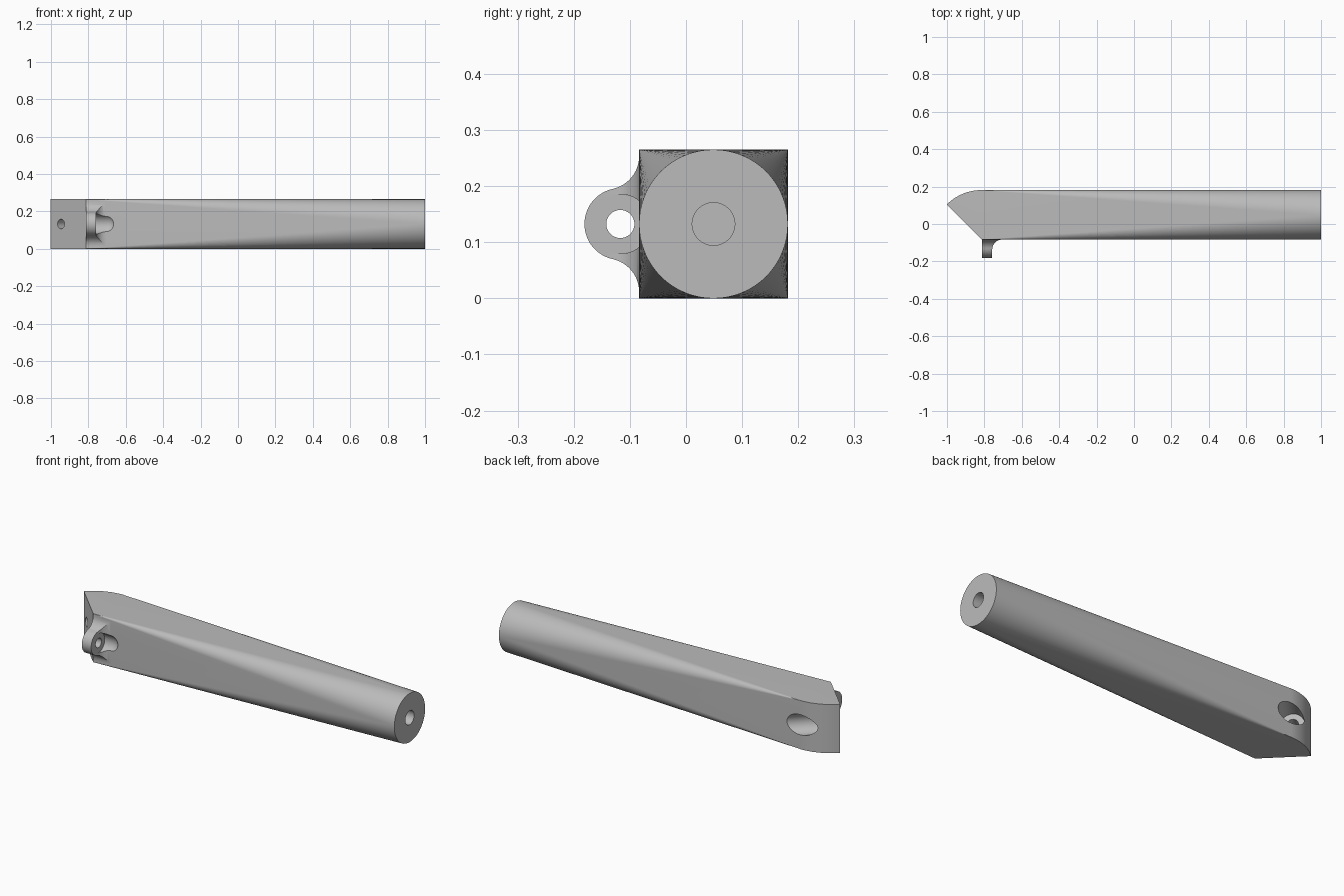
import bpy, bmesh
from math import sin, cos, pi, sqrt, radians
from mathutils import Vector, Matrix

cube = bpy.data.objects.get("Cube")
if cube:
    bpy.data.objects.remove(cube)

# Main dimensions
HALF = 0.1325                 # half width of the square end, radius of the round end
CY, CZ = 0.049, HALF          # axis of the bar
FRONT = CY - HALF             # front face of the bar
NECK, END = -0.814, 1.0       # start and end of the square-to-round loft
LUG_Y, LUG_R, FLARE = -0.117, 0.064, 0.06
LUG_X = -0.758                # inner face of the lug

grey = bpy.data.materials.new("plain_grey")
grey.use_nodes = True
grey.diffuse_color = (0.5, 0.5, 0.5, 1)
grey.node_tree.nodes["Principled BSDF"].inputs["Base Color"].default_value = (0.5, 0.5, 0.5, 1)


def loft(name, rings):
    """Solid skinned over rings of equal point count, capped at both ends."""
    bm = bmesh.new()
    rows = [[bm.verts.new(p) for p in ring] for ring in rings]
    n = len(rows[0])
    for a, b in zip(rows, rows[1:]):
        for i in range(n):
            j = (i + 1) % n
            bm.faces.new((a[i], a[j], b[j], b[i]))
    bm.faces.new(rows[0])
    bm.faces.new(rows[-1])
    bmesh.ops.recalc_face_normals(bm, faces=bm.faces)
    mesh = bpy.data.meshes.new(name)
    bm.to_mesh(mesh)
    bm.free()
    mesh.materials.append(grey)
    obj = bpy.data.objects.new(name, mesh)
    bpy.context.collection.objects.link(obj)
    return obj


def lathe(name, origin, axis, profile, sides=64):
    """Round solid from (distance along axis, radius) pairs."""
    turn = Matrix.Translation(origin) @ Vector(axis).to_track_quat('Z', 'Y').to_matrix().to_4x4()
    angles = [2 * pi * i / sides for i in range(sides)]
    return loft(name, [[turn @ Vector((r * cos(a), r * sin(a), t)) for a in angles]
                       for t, r in profile])


def combine(target, tool, operation):
    """Apply a boolean and drop the tool."""
    tool.hide_render = True
    mod = target.modifiers.new(operation, 'BOOLEAN')
    mod.operation, mod.solver, mod.object = operation, 'EXACT', tool
    bpy.context.view_layer.objects.active = target
    bpy.ops.object.modifier_apply(modifier=mod.name)
    bpy.data.objects.remove(tool)


def arc(cx, cy, r, start, stop, steps):
    return [(cx + r * cos(radians(start + (stop - start) * i / steps)),
             cy + r * sin(radians(start + (stop - start) * i / steps)))
            for i in range(steps + 1)]


def rounded_square(x, r):
    pts = []
    for sy, sz, start in ((1, 1, 0), (-1, 1, 90), (-1, -1, 180), (1, -1, 270)):
        pts += arc(CY + sy * (HALF - r), CZ + sz * (HALF - r), r, start, start + 90, 24)
    return [(x, y, z) for y, z in pts]


# Bar: square at the head, round at the far end
bar = loft("tapered_bar", [rounded_square(NECK, 0.001), rounded_square(END, HALF - 0.0005)])

# Head: wedge with a slanted front and a round back
wedge = [(NECK, FRONT)] + arc(NECK, FRONT, 2 * HALF, 90, 135, 24)
head = loft("head", [[(x, y, z) for x, y in wedge] for z in (0, 2 * HALF)])
combine(bar, head, 'UNION')

# Lug: eye outline with flared foot, extruded along the bar
reach = LUG_R + FLARE
foot_y = FRONT - FLARE
rise = sqrt(reach ** 2 - (foot_y - LUG_Y) ** 2)
touch = 90 + (180 / pi) * ((LUG_Y - foot_y) / rise)
flare = arc(foot_y, CZ + rise, FLARE, 0, touch - 180, 12)
eye = arc(LUG_Y, CZ, LUG_R, touch, 360 - touch, 40)
lower = [(y, 2 * CZ - z) for y, z in reversed(flare)]
inside = FRONT + 0.02
outline = [(inside, CZ + rise)] + flare + eye[1:-1] + lower + [(inside, CZ - rise)]
lug = loft("lug", [[(x, y, z) for y, z in outline] for x in (NECK, -0.69)])

# Fillet running from the lug into the bar
fillet = arc(LUG_X + 0.053, FRONT - 0.053, 0.053, 180, 90, 12)
side = [(NECK - 0.1, -0.3), (LUG_X, -0.3)] + fillet + [(LUG_X + 0.053, 0.1), (NECK - 0.1, 0.1)]
trim = loft("lug_trim", [[(x, y, z) for x, y in side] for z in (-0.1, 0.4)])
combine(lug, trim, 'INTERSECT')
combine(bar, lug, 'UNION')

# Round-ended pocket for the lug screw, and the eye hole
eye_centre = (LUG_X, LUG_Y, CZ)
pocket = [(0, 0.053)] + arc(0.052, 0, 0.053, 90, 3, 14)
combine(bar, lathe("lug_pocket", eye_centre, (1, 0, 0), pocket), 'DIFFERENCE')
combine(bar, lathe("lug_hole", eye_centre, (1, 0, 0), [(-0.1, 0.025), (0.02, 0.025)]), 'DIFFERENCE')

# Stepped screw hole through the head, square to the slanted face
bore = [(-0.05, 0.026), (0.08, 0.026), (0.08, 0.055), (0.4, 0.055)]
combine(bar, lathe("head_hole", (-0.946, 0.049, CZ), (1, 1, 0), bore), 'DIFFERENCE')

# Blind hole in the round end
combine(bar, lathe("end_hole", (END, CY, CZ), (1, 0, 0), [(-0.25, 0.038), (0.05, 0.038)]), 'DIFFERENCE')

bpy.ops.object.select_all(action='DESELECT')
bar.select_set(True)
bpy.context.view_layer.objects.active = bar
bpy.ops.object.shade_smooth_by_angle(angle=radians(25))
